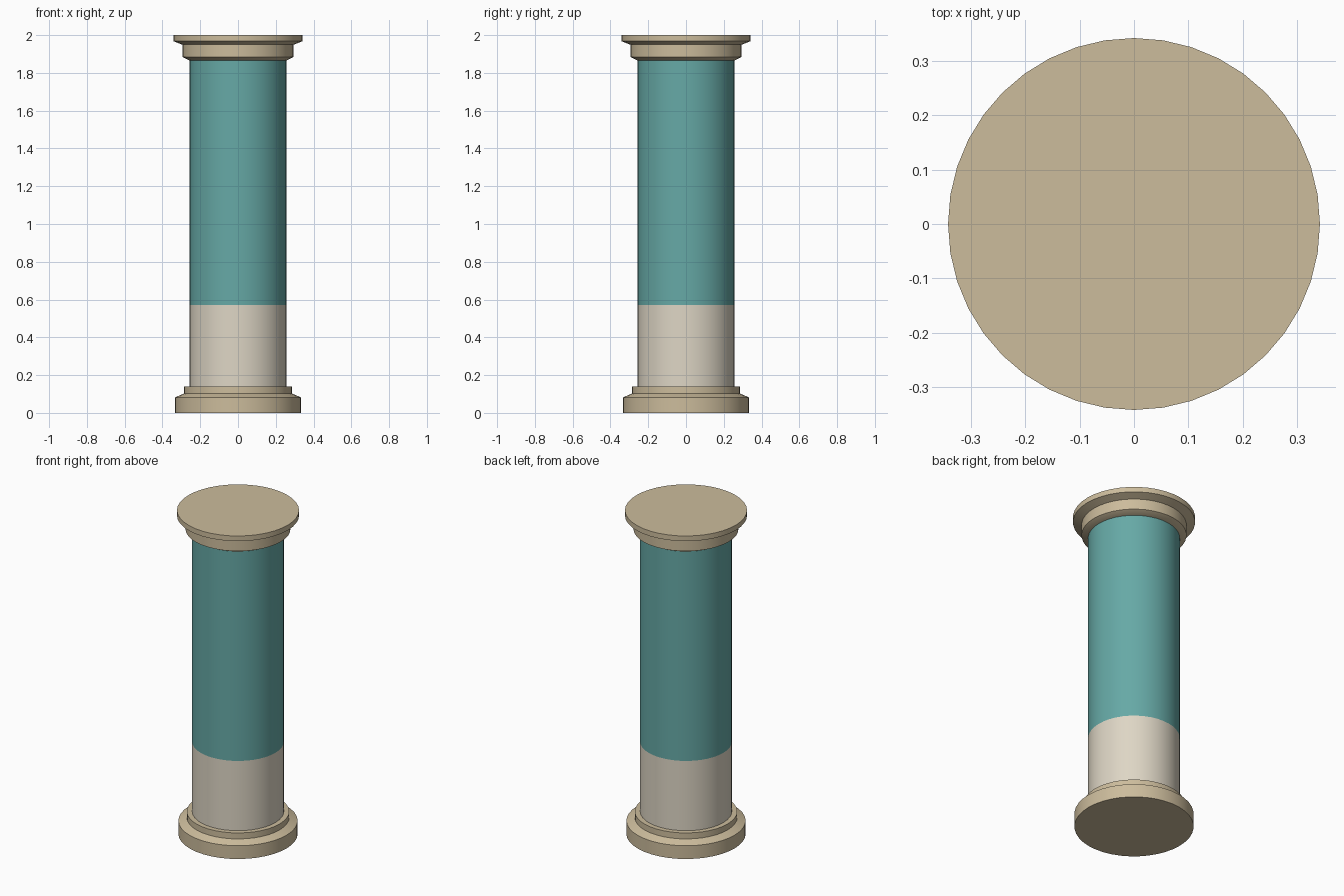
import bpy
import bmesh
import math

SIDES = 40

cube = bpy.data.objects.get("Cube")
if cube:
    bpy.data.objects.remove(cube, do_unlink=True)


def material(name, rgb):
    """Flat colour from 0-255 display values, stored as linear."""
    linear = [((c / 255 + 0.055) / 1.055) ** 2.4 for c in rgb]
    mat = bpy.data.materials.new(name)
    mat.use_nodes = True
    mat.diffuse_color = (*linear, 1)
    bsdf = mat.node_tree.nodes["Principled BSDF"]
    bsdf.inputs["Base Color"].default_value = (*linear, 1)
    bsdf.inputs["Roughness"].default_value = 0.8
    return mat


def turned(name, profile, mat):
    """Closed solid turned around z from (radius, height) points, bottom to top."""
    bm = bmesh.new()
    rings = []
    for radius, z in profile:
        angles = [2 * math.pi * i / SIDES for i in range(SIDES)]
        rings.append([bm.verts.new((radius * math.cos(a), radius * math.sin(a), z))
                      for a in angles])
    for low, high in zip(rings, rings[1:]):
        for i in range(SIDES):
            j = (i + 1) % SIDES
            bm.faces.new((low[i], low[j], high[j], high[i]))
    bm.faces.new(rings[0][::-1])
    bm.faces.new(rings[-1])
    mesh = bpy.data.meshes.new(name)
    bm.to_mesh(mesh)
    bm.free()
    mesh.materials.append(mat)
    obj = bpy.data.objects.new(name, mesh)
    bpy.context.collection.objects.link(obj)
    bpy.ops.object.select_all(action="DESELECT")
    obj.select_set(True)
    bpy.context.view_layer.objects.active = obj
    bpy.ops.object.shade_smooth_by_angle(angle=math.radians(30))
    return obj


tan = material("tan stone", (204, 188, 156))
cream = material("cream plaster", (222, 214, 197))
teal = material("teal paint", (102, 169, 166))

# Stepped base: plinth, sloped shoulder and collar
turned("base", [(0.334, 0), (0.334, 0.082), (0.287, 0.102), (0.287, 0.139)], tan)

# Two-colour shaft
turned("lower_shaft", [(0.257, 0.139), (0.257, 0.57)], cream)
turned("upper_shaft", [(0.257, 0.57), (0.257, 1.865)], teal)

# Capital: flared neck, band, flare and top slab
turned("capital", [(0.257, 1.865), (0.294, 1.884), (0.294, 1.949),
                   (0.342, 1.968), (0.342, 2)], tan)
